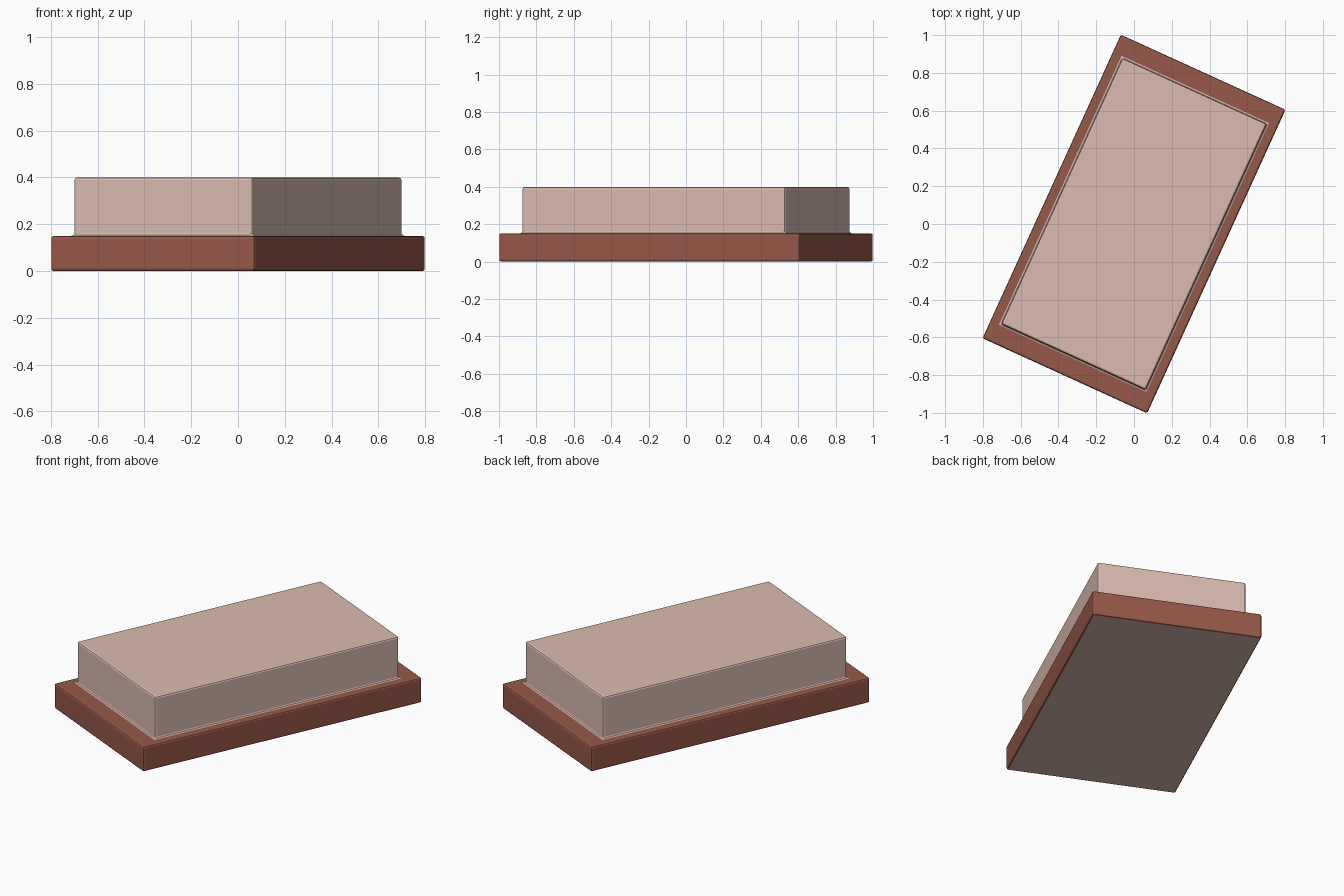
import bpy, bmesh, math
from mathutils import Matrix, Vector

if "Cube" in bpy.data.objects:
    bpy.data.objects.remove(bpy.data.objects["Cube"])

W, L = 0.958, 1.766        # plinth footprint
BASE_H, TOP_H = 0.15, 0.40
INNER = 0.875              # upper block footprint ratio
BEVEL = 0.01


def make_material(name, color):
    mat = bpy.data.materials.new(name)
    mat.diffuse_color = color
    mat.use_nodes = True
    mat.node_tree.nodes["Principled BSDF"].inputs["Base Color"].default_value = mat.diffuse_color
    return mat


def extrude_top(bm, face, scale, lift):
    new = bmesh.ops.extrude_discrete_faces(bm, faces=[face])["faces"][0]
    for v in new.verts:
        v.co = Vector((v.co.x * scale, v.co.y * scale, v.co.z + lift))
    return new


# Plinth slab
bm = bmesh.new()
bmesh.ops.create_cube(bm, size=1, matrix=Matrix.Translation((0, 0, BASE_H / 2))
                      @ Matrix.Diagonal((W, L, BASE_H, 1)))
top = max(bm.faces, key=lambda f: f.calc_center_median().z)

# Upper block: inset the top, then raise it
top = extrude_top(bm, top, INNER, 0)
top = extrude_top(bm, top, 1, TOP_H - BASE_H)

# Softened edges, including the crease where the block meets the slab
bmesh.ops.recalc_face_normals(bm, faces=bm.faces[:])
sharp = [e for e in bm.edges if e.calc_face_angle(0) > math.radians(30)]
bmesh.ops.bevel(bm, geom=sharp, offset=BEVEL, offset_type='OFFSET',
                segments=2, profile=0.5, affect='EDGES', clamp_overlap=True)

# Brown rim and sides, pale block and underside
hx, hy = W / 2 * INNER + BEVEL, L / 2 * INNER + BEVEL
for f in bm.faces:
    c = f.calc_center_median()
    on_block = c.z > BASE_H - 0.001 and abs(c.x) < hx and abs(c.y) < hy
    # flat rim strips stay brown
    rim = c.z < BASE_H + 0.0005
    f.material_index = 0 if (on_block and not rim) or f.normal.z < -0.99 else 1

mesh = bpy.data.meshes.new("stepped_block")
bm.to_mesh(mesh)
bm.free()
mesh.materials.append(make_material("pale_pink", (0.71, 0.50, 0.43, 1)))
mesh.materials.append(make_material("brown", (0.31, 0.10, 0.065, 1)))

# Turn the whole piece about the vertical
mesh.transform(Matrix.Rotation(math.radians(-24.5), 4, 'Z'))
block = bpy.data.objects.new("stepped_block", mesh)
bpy.context.collection.objects.link(block)
